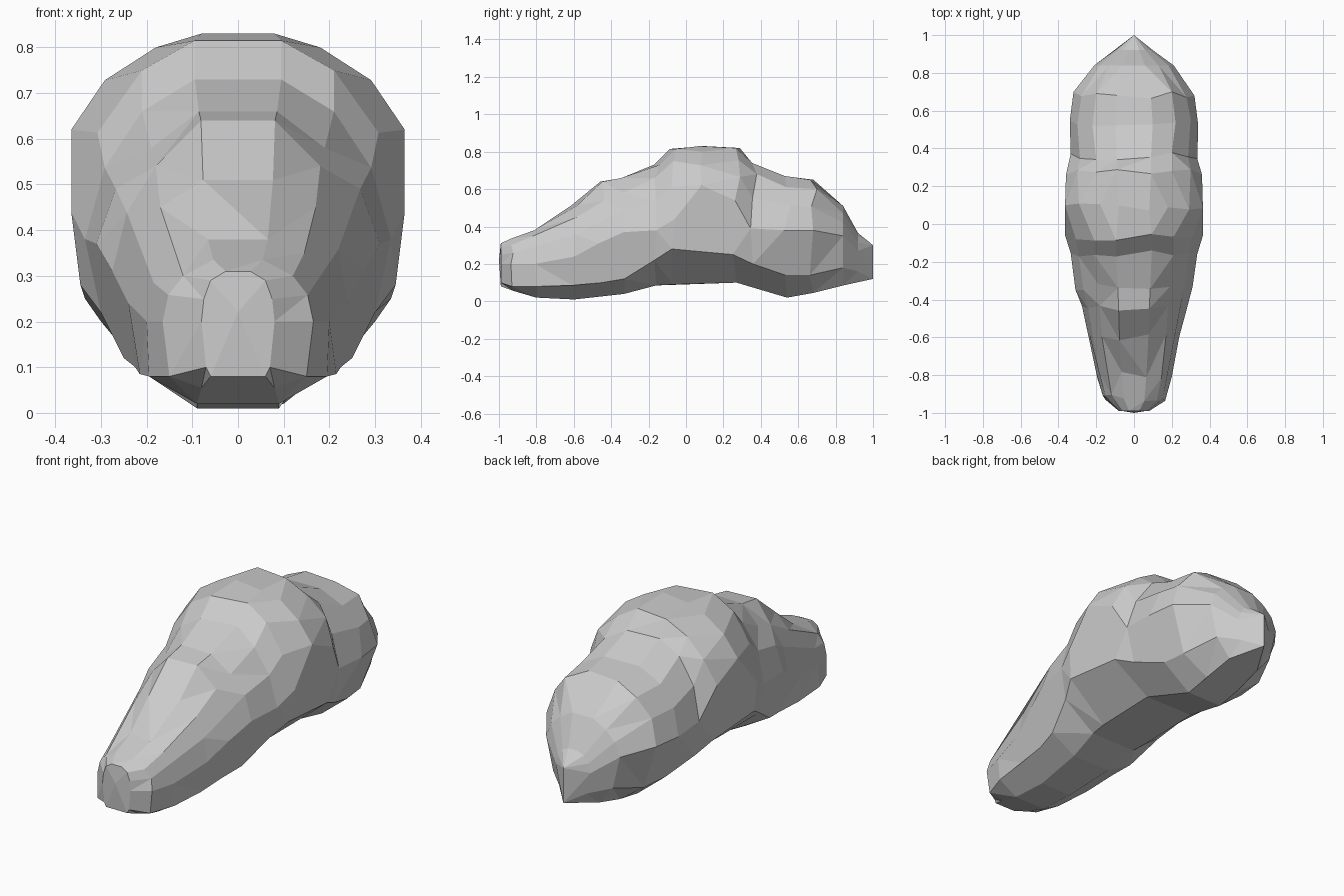
import bpy, bmesh, random

if "Cube" in bpy.data.objects:
    bpy.data.objects.remove(bpy.data.objects["Cube"])

random.seed(4)

# Stations along y: y, then half profile as bottom (x, z), lower side (x, z),
# widest side (x, z), shoulder (x, z) and ridge z
STATIONS = [
    (-0.99, .06, .08, .07, .10, .08, .20, .06, .29, .31),
    (-0.92, .08, .055, .15, .08, .165, .20, .12, .30, .335),
    (-0.80, .09, .02, .195, .08, .20, .20, .145, .35, .38),
    (-0.60, .09, .01, .215, .085, .24, .24, .17, .45, .51),
    (-0.45, .10, .025, .225, .10, .275, .31, .18, .54, .64),
    (-0.33, .11, .04, .25, .12, .31, .37, .19, .58, .66),
    (-0.16, .13, .085, .30, .22, .335, .38, .21, .66, .73),
    (-0.07, .14, .09, .345, .28, .365, .44, .21, .75, .815),
    (0.09, .14, .095, .35, .275, .365, .62, .18, .80, .83),
    (0.27, .14, .10, .335, .25, .36, .54, .20, .755, .82),
    (0.36, .13, .08, .30, .20, .335, .39, .20, .68, .74),
    (0.54, .10, .02, .25, .14, .34, .38, .22, .61, .67),
    (0.68, .10, .045, .235, .14, .32, .38, .20, .60, .65),
    (0.84, .09, .085, .17, .18, .21, .35, .13, .47, .51),
    (0.92, .05, .105, .08, .16, .10, .27, .06, .35, .365),
]


def ring_points(st):
    y, bx, bz, lx, lz, wx, wz, sx, sz, top = st
    bulge = ((wx + sx) / 2 * 1.07, (wz + sz) / 2 + .015 * wx / .3)
    crest = (sx * .45, top)
    half = [(bx, bz), (lx, lz), (wx, wz), bulge, (sx, sz), crest]
    return half + [(-x, z) for x, z in reversed(half)]


bm = bmesh.new()
rings = []
for i, st in enumerate(STATIONS):
    ring = []
    for k, (x, z) in enumerate(ring_points(st)):
        # Small irregularity along the length gives hewn-looking facets
        wobble = 0 < i < len(STATIONS) - 2 and k not in (0, 11)
        dy = random.uniform(-.02, .02) if wobble else 0
        ring.append(bm.verts.new((x, st[0] + dy, z)))
    rings.append(ring)

# Skin between neighbouring stations
n = len(rings[0])
for a, b in zip(rings, rings[1:]):
    for k in range(n):
        bm.faces.new((a[k], a[(k + 1) % n], b[(k + 1) % n], b[k]))

# Blunt front nose
nose = bm.verts.new((0, -1.0, .22))
for k in range(n):
    bm.faces.new((rings[0][(k + 1) % n], rings[0][k], nose))

# Back end narrows to a short upright edge
low, high = bm.verts.new((0, 1.0, .12)), bm.verts.new((0, 1.0, .30))
end = rings[-1]
for k in range(n):
    bm.faces.new((end[k], end[(k + 1) % n], low if k in (0, 1, 9, 10, 11) else high))
bm.faces.new((end[2], high, low))
bm.faces.new((end[9], low, high))

bmesh.ops.triangulate(bm, faces=[f for f in bm.faces if len(f.verts) > 3],
                      quad_method='SHORT_EDGE')
bmesh.ops.recalc_face_normals(bm, faces=bm.faces)
# Merge nearly level neighbours into broad flat facets
bmesh.ops.dissolve_limit(bm, angle_limit=.12, verts=bm.verts, edges=bm.edges)

mesh = bpy.data.meshes.new("boulder")
bm.to_mesh(mesh)
bm.free()
boulder = bpy.data.objects.new("boulder", mesh)
bpy.context.collection.objects.link(boulder)
